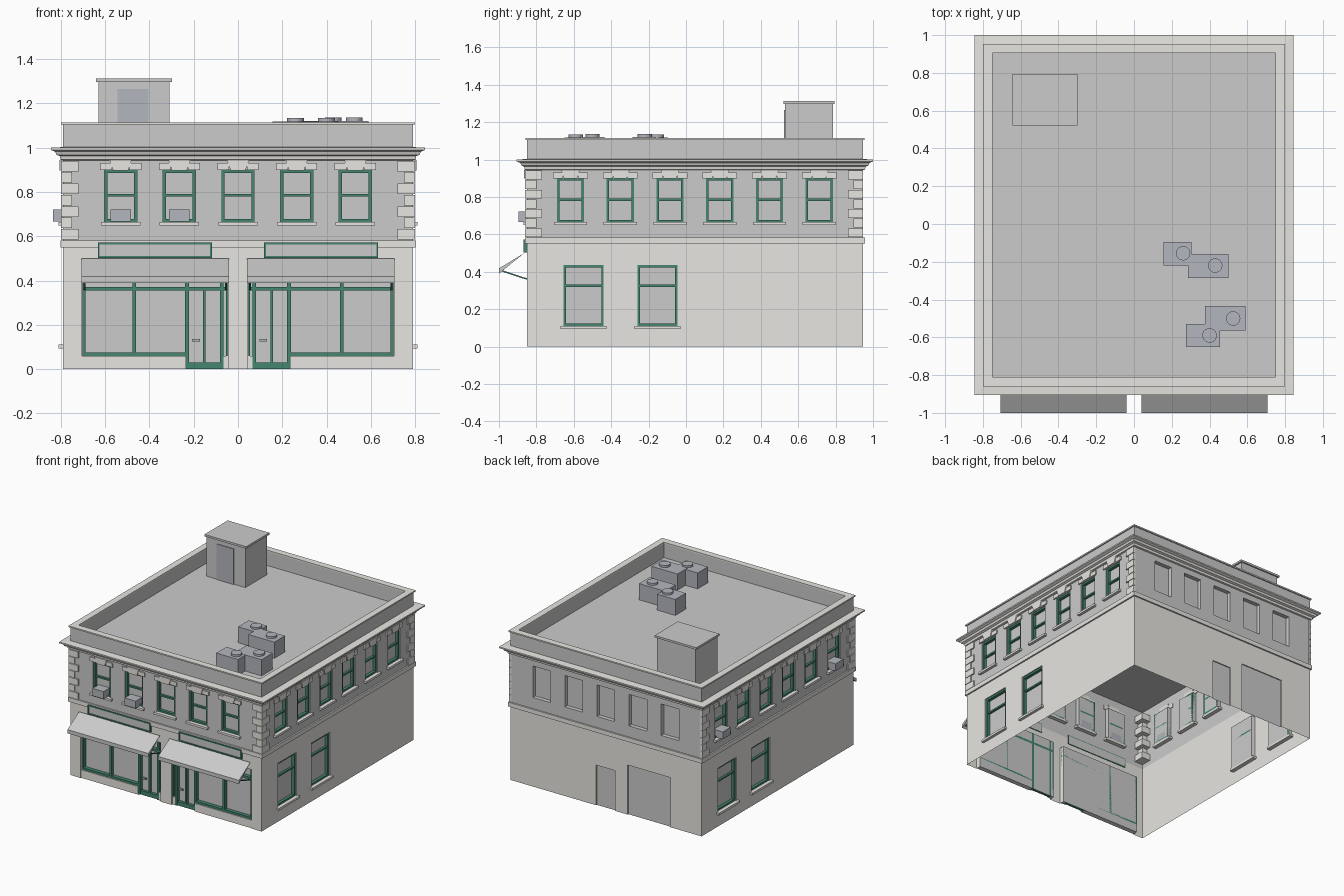
import bpy, bmesh, math
from mathutils import Matrix, Vector

if "Cube" in bpy.data.objects:
    bpy.data.objects.remove(bpy.data.objects["Cube"])

def mat(name, rgb):
    m = bpy.data.materials.new(name)
    m.diffuse_color = (*rgb, 1)
    m.use_nodes = True
    m.node_tree.nodes["Principled BSDF"].inputs["Base Color"].default_value = m.diffuse_color
    return m

CREAM = mat("cream_stone", (0.80, 0.79, 0.75))
GREEN = mat("green_paint", (0.06, 0.24, 0.16))
METAL = mat("blue_grey_metal", (0.45, 0.47, 0.51))

HX, Y0, Y1 = 0.79, -0.85, 0.945          # body footprint
CY = (Y0 + Y1) / 2
parts = {}                               # part name -> (bmesh, material)

def part(name, material=None):
    if name not in parts:
        parts[name] = (bmesh.new(), material)
    return parts[name][0]

# Wall frames: local u = right seen from outside, v = inward, z = up
def frame(x, y, deg):
    return Matrix.Translation((x, y, 0)) @ Matrix.Rotation(math.radians(deg), 4, 'Z')
FRONT, RIGHT = frame(0, Y0, 0), frame(HX, CY, 90)
BACK, LEFT = frame(0, Y1, 180), frame(-HX, CY, -90)
WORLD = Matrix.Identity(4)

def quad(bm, M, pts):
    bm.faces.new([bm.verts.new(M @ Vector(p)) for p in pts])

def box(name, m, M, u0, u1, v0, v1, z0, z1):
    T = M @ Matrix.Translation(((u0+u1)/2, (v0+v1)/2, (z0+z1)/2)) \
        @ Matrix.Diagonal((u1-u0, v1-v0, z1-z0, 1))
    bmesh.ops.create_cube(part(name, m), size=1, matrix=T)

def prism(name, m, M, axis, pts, a, b):
    """Extrude a closed 2D outline along u (axis 0) or v (axis 1)."""
    bm = part(name, m)
    put = (lambda p, t: (t, *p)) if axis == 0 else (lambda p, t: (p[0], t, p[1]))
    ends = [[bm.verts.new(M @ Vector(put(p, t))) for p in pts] for t in (a, b)]
    fs = [bm.faces.new(e) for e in ends]
    n = len(pts)
    for i in range(n):
        j = (i + 1) % n
        fs.append(bm.faces.new((ends[0][i], ends[0][j], ends[1][j], ends[1][i])))
    bmesh.ops.recalc_face_normals(bm, faces=fs)

def ring(name, m, profile, closed=False):
    """Sweep an (offset, z) profile round the footprint."""
    bm = part(name, m)
    loops = [[bm.verts.new(p) for p in ((-HX-o, Y0-o, z), (HX+o, Y0-o, z),
                                        (HX+o, Y1+o, z), (-HX-o, Y1+o, z))] for o, z in profile]
    for k in range(len(loops) - (0 if closed else 1)):
        a, b = loops[k], loops[(k + 1) % len(loops)]
        for i in range(4):
            j = (i + 1) % 4
            bm.faces.new((a[i], a[j], b[j], b[i]))

def wall(name, m, M, half, z0, z1, holes, depth, pane):
    """Sheet wall with recessed openings (u0, u1, z0, z1) and a pane in each."""
    bm = part(name, m)
    us = sorted({-half, half, *[h[0] for h in holes], *[h[1] for h in holes]})
    zs = sorted({z0, z1, *[h[2] for h in holes], *[h[3] for h in holes]})
    for a, b in zip(us, us[1:]):
        for c, d in zip(zs, zs[1:]):
            u, z = (a + b) / 2, (c + d) / 2
            if not any(h[0] < u < h[1] and h[2] < z < h[3] for h in holes):
                quad(bm, M, [(a, 0, c), (b, 0, c), (b, 0, d), (a, 0, d)])
    for a, b, c, d in holes:
        corners = [(a, c), (b, c), (b, d), (a, d)]
        for i in range(4):
            p, q = corners[i], corners[(i + 1) % 4]
            if not (p[1] == q[1] == 0):
                quad(bm, M, [(p[0], 0, p[1]), (p[0], depth, p[1]), (q[0], depth, q[1]), (q[0], 0, q[1])])
        quad(part(pane), M, [(a, depth, c), (b, depth, c), (b, depth, d), (a, depth, d)])

def border(name, M, u0, u1, z0, z1, w, v0, v1):
    for a, b in ((u0, u0 + w), (u1 - w, u1)):
        box(name, GREEN, M, a, b, v0, v1, z0, z1)
    for c, d in ((z0, z0 + w), (z1 - w, z1)):
        box(name, GREEN, M, u0 + w, u1 - w, v0, v1, c, d)

def sash(M, u0, u1, z0, z1, rail):
    border("window_frames", M, u0, u1, z0, z1, 0.013, 0.008, 0.03)
    box("window_frames", GREEN, M, u0 + .013, u1 - .013, 0.014, 0.03, rail - .006, rail + .006)
    box("window_sills", CREAM, M, u0 - .016, u1 + .016, -0.02, 0.03, z0 - .016, z0)

# Walls, windows, lintels
side_u = [(i - 2.5) * 0.266 for i in range(6)]
front_u = [(i - 2) * 0.265 for i in range(5)]
shops = [(-0.705, -0.045, 0, 0.44), (0.045, 0.705, 0, 0.44)]
side_low = [(-0.7025, -0.4875, 0.11, 0.435), (-0.3075, -0.0925, 0.11, 0.435)]
back_low = [(-0.08, 0.075, 0, 0.30), (0.18, 0.535, 0, 0.37)]
HY = (Y1 - Y0) / 2
for M, half, cs, low, depth in ((FRONT, HX, front_u, shops, .04), (RIGHT, HY, side_u, side_low, .03),
                                (BACK, HX, front_u, back_low, .008), (LEFT, HY, side_u, side_low, .03)):
    wall("lower_walls", CREAM, M, half, 0, 0.55, low, depth, "lower_panes")
    wall("upper_walls", None, M, half, 0.55, 1.0, [(c - .073, c + .073, .665, .9) for c in cs], .03, "upper_panes")
    if M is BACK:
        continue
    for c in cs:
        sash(M, c - .073, c + .073, .665, .9, .785)
        for s in (-1, 1):
            u = sorted((c + s * .04, c + s * .093))
            box("lintels", CREAM, M, *u, -0.01, 0.005, .9, .93)
        prism("keystones", CREAM, M, 1, [(c - .034, .898), (c + .034, .898), (c + .05, .945), (c - .05, .945)], -.016, .005)
    if M is not FRONT:
        for h in low:
            sash(M, *h, .325)

# Corner quoins
row = 0.36 / 7
for i in range(7):
    w = 0.07 if i % 2 == 0 else 0.04
    z = 0.583 + i * row
    for s in (-1, 1):
        x = sorted((s * (HX + .01), s * (HX - w)))
        box("quoins", CREAM, WORLD, *x, Y0 - .01, Y0 + w + .01, z + .002, z + row - .002)
        x = sorted((s * (HX + .01), s * (HX - .01)))
        box("quoins", CREAM, WORLD, *x, Y1 - w - .01, Y1 + .001, z + .002, z + row - .002)

# Belt course, cornice, parapet and roof
ring("belt_course", CREAM, [(0, .55), (.011, .55), (.011, .582), (0, .582)])
ring("cornice", CREAM, [(0, .943), (.012, .946), (.015, .962), (.03, .968), (.036, .982),
                        (.055, .99), (.055, 1.0), (0, 1.003)])
ring("parapet", None, [(0, 1.0), (0, 1.105), (-.04, 1.105), (-.04, 1.0)])
ring("parapet_cap", CREAM, [(.009, 1.105), (.009, 1.115), (-.04, 1.115), (-.04, 1.105)], True)
quad(part("roof"), WORLD, [(-HX, Y0, 1.0), (HX, Y0, 1.0), (HX, Y1, 1.0), (-HX, Y1, 1.0)])

# Shopfronts; s mirrors the left shop to the right
def sbox(name, m, s, a, b, *rest):
    box(name, m, FRONT, *sorted((s * a, s * b)), *rest)

for s in (-1, 1):
    sbox("shop_stall_riser", CREAM, s, .235, .705, .005, .04, 0, .06)
    for z0, z1 in ((.06, .075), (.355, .372)):
        sbox("shop_frames", GREEN, s, .235, .70, .012, .04, z0, z1)
    sbox("shop_frames", GREEN, s, .045, .235, .012, .04, .355, .372)
    for a, b, z in ((.69, .703, .06), (.46, .476, .06), (.222, .24, 0), (.066, .082, 0), (.045, .054, .06)):
        sbox("shop_frames", GREEN, s, a, b, .012, .04, z, .44)
    sbox("shop_stall_riser", CREAM, s, .045, .066, .01, .04, 0, .06)
    sbox("shop_doors", GREEN, s, .082, .222, .018, .04, 0, .03)
    sbox("shop_doors", GREEN, s, .146, .158, .018, .04, .03, .355)
    c = s * .152
    box("door_handles", METAL, FRONT, c - .055, c - .02, .005, .02, .125, .135)
    # Sign board
    u = sorted((s * .118, s * .633))
    box("sign_boards", None, FRONT, u[0] + .005, u[1] - .005, -.014, .005, .507, .567)
    border("sign_frames", FRONT, *u, .503, .572, .008, -.02, .005)
    # Awning and its struts
    u = sorted((s * .04, s * .708))
    prism("awnings", None, FRONT, 0, [(-.015, .5), (-.15, .418), (-.15, .39)], *u)
    for e in (u[0] + .01, u[1] - .018):
        prism("awning_struts", GREEN, FRONT, 0, [(-.13, .408), (-.13, .4), (0, .357), (0, .365)], e, e + .008)

# Window air conditioners
for M, c in ((FRONT, -.53), (FRONT, -.265), (LEFT, side_u[0]), (LEFT, side_u[5])):
    box("window_air_conditioners", METAL, M, c - .046, c + .046, -.045, .03, .666, .721)

# Roof stair hut
box("stair_hut", None, WORLD, -.63, -.31, .53, .785, 1.0, 1.297)
box("stair_hut_cap", None, WORLD, -.642, -.298, .522, .795, 1.297, 1.312)
box("stair_hut_door", METAL, WORLD, -.545, -.405, .524, .535, 1.0, 1.265)

# Rooftop units with round fans
for x0, x1, y0, y1, fx, fy, top in ((.155, .305, -.22, -.095, .26, -.155, 1.119), (.285, .5, -.285, -.16, .43, -.22, 1.121),
                                    (.375, .59, -.565, -.435, .525, -.5, 1.121), (.275, .455, -.65, -.53, .4, -.59, 1.119)):
    box("roof_units", METAL, WORLD, x0, x1, y0, y1, 1.0, top)
    bmesh.ops.create_cone(part("roof_fans", METAL), cap_ends=True, segments=20, radius1=.038, radius2=.038,
                          depth=.016, matrix=Matrix.Translation((fx, fy, top + .007)))

# Turn every part into an object
for name, (bm, m) in parts.items():
    if name not in ("lower_panes", "upper_panes", "roof"):
        bmesh.ops.remove_doubles(bm, verts=bm.verts, dist=1e-5) if "walls" in name else None
    me = bpy.data.meshes.new(name)
    bm.to_mesh(me)
    bm.free()
    if m:
        me.materials.append(m)
    bpy.context.collection.objects.link(bpy.data.objects.new(name, me))
